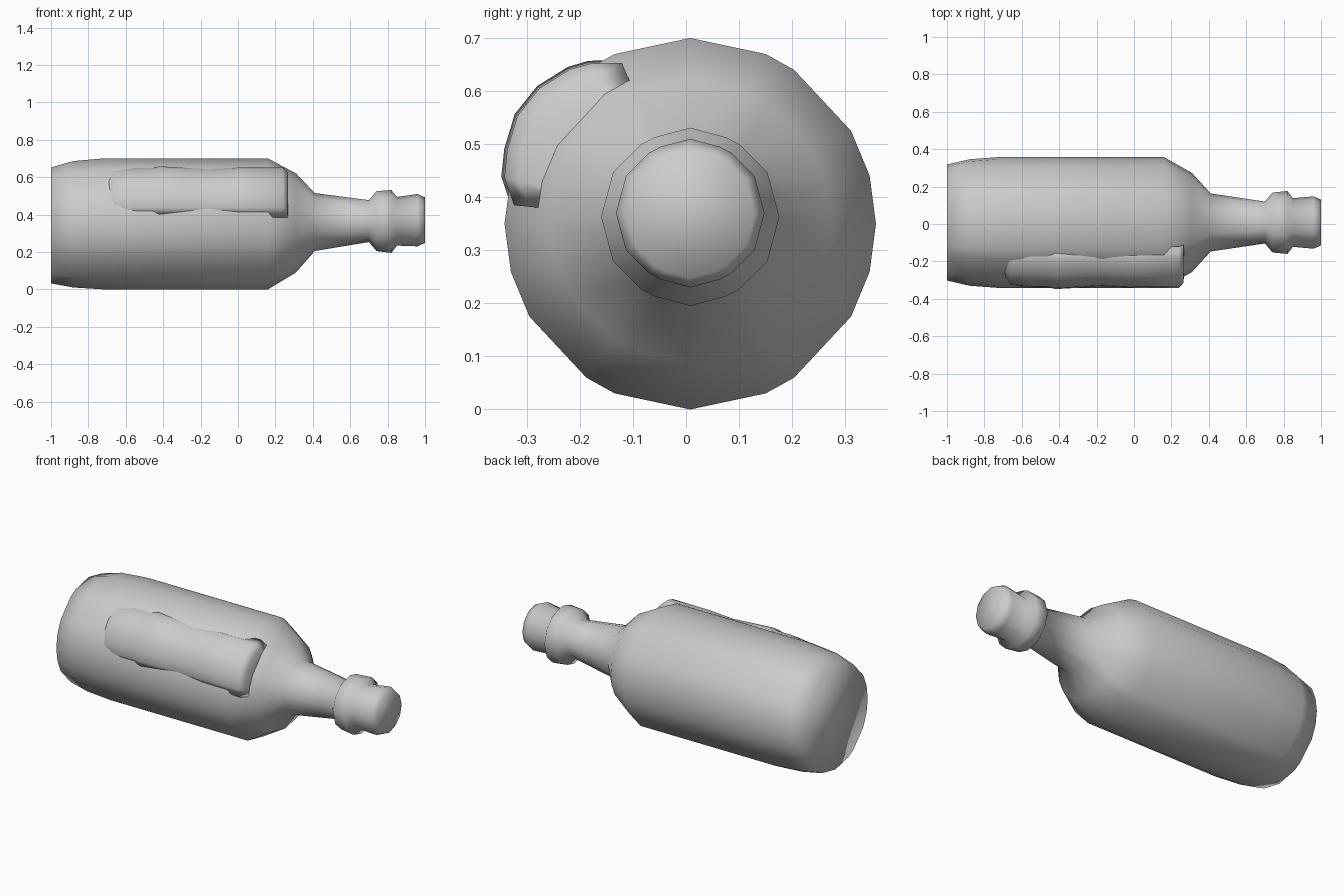
import bpy, bmesh, math

if "Cube" in bpy.data.objects:
    bpy.data.objects.remove(bpy.data.objects["Cube"])

glass = bpy.data.materials.new("pale_grey")
glass.diffuse_color = (0.6, 0.6, 0.6, 1)
glass.use_nodes = True
glass.node_tree.nodes["Principled BSDF"].inputs["Base Color"].default_value = glass.diffuse_color
CY = 0.008


def finish(name, bm):
    bmesh.ops.recalc_face_normals(bm, faces=bm.faces[:])
    me = bpy.data.meshes.new(name)
    bm.to_mesh(me)
    bm.free()
    for p in me.polygons:
        p.use_smooth = True
    me.materials.append(glass)
    ob = bpy.data.objects.new(name, me)
    bpy.context.collection.objects.link(ob)
    return ob


# Bottle: x, radius, centre height, uses twelve-sided section
profile = [
    (-1.00, 0.31, 0.342, 0), (-0.88, 0.338, 0.348, 0), (-0.72, 0.35, 0.35, 0),
    (0.16, 0.35, 0.35, 0), (0.31, 0.265, 0.355, 0), (0.41, 0.155, 0.36, 1),
    (0.70, 0.112, 0.365, 1), (0.74, 0.160, 0.365, 1), (0.82, 0.168, 0.363, 1),
    (0.85, 0.130, 0.364, 1), (0.96, 0.140, 0.37, 1), (1.00, 0.122, 0.37, 1),
]
quarter = [0, 15, 30, 56, 66]
angles = sorted({a for q in quarter for a in (q, 180 - q, 180 + q, (360 - q) % 360)} | {90, 270})

bm = bmesh.new()
rings = []
for x, r, cz, twelve in profile:
    ring = []
    for a in angles:
        k = math.cos(math.radians(15)) / math.cos(math.radians(a % 30 - 15)) if twelve else 1
        t = math.radians(a)
        ring.append(bm.verts.new((x, CY + r * k * math.cos(t), cz + r * k * math.sin(t))))
    rings.append(ring)
n = len(angles)
for A, B in zip(rings, rings[1:]):
    for i in range(n):
        j = (i + 1) % n
        bm.faces.new((A[i], A[j], B[j], B[i]))
# Flat base and mouth
bm.faces.new(rings[0])
bm.faces.new(rings[-1])
finish("bottle", bm)

# Raised label on the upper front: angle and radius across, x and lift along
arc = [(113, 0.325), (122, 0.352), (128, 0.365), (138, 0.378), (148, 0.380),
       (158, 0.368), (166, 0.357), (174, 0.33)]
stations = [(-0.72, -0.06), (-0.66, -0.012), (-0.55, 0.0), (-0.46, 0.0), (-0.42, 0.010),
            (-0.30, 0.003), (-0.17, -0.006), (0.0, 0.003), (0.24, 0.004), (0.265, -0.025),
            (0.27, -0.13)]
bm = bmesh.new()
rows = []
for x, lift in stations:
    rows.append([bm.verts.new((x, CY + (r + lift) * math.cos(math.radians(a)),
                               0.35 + (r + lift) * math.sin(math.radians(a)))) for a, r in arc])
for A, B in zip(rows, rows[1:]):
    for i in range(len(arc) - 1):
        bm.faces.new((A[i], A[i + 1], B[i + 1], B[i]))
# Close the ends and the hidden underside
bm.faces.new(rows[0])
bm.faces.new(rows[-1])
for A, B in zip(rows, rows[1:]):
    bm.faces.new((A[0], A[-1], B[-1], B[0]))
finish("raised_label", bm)
